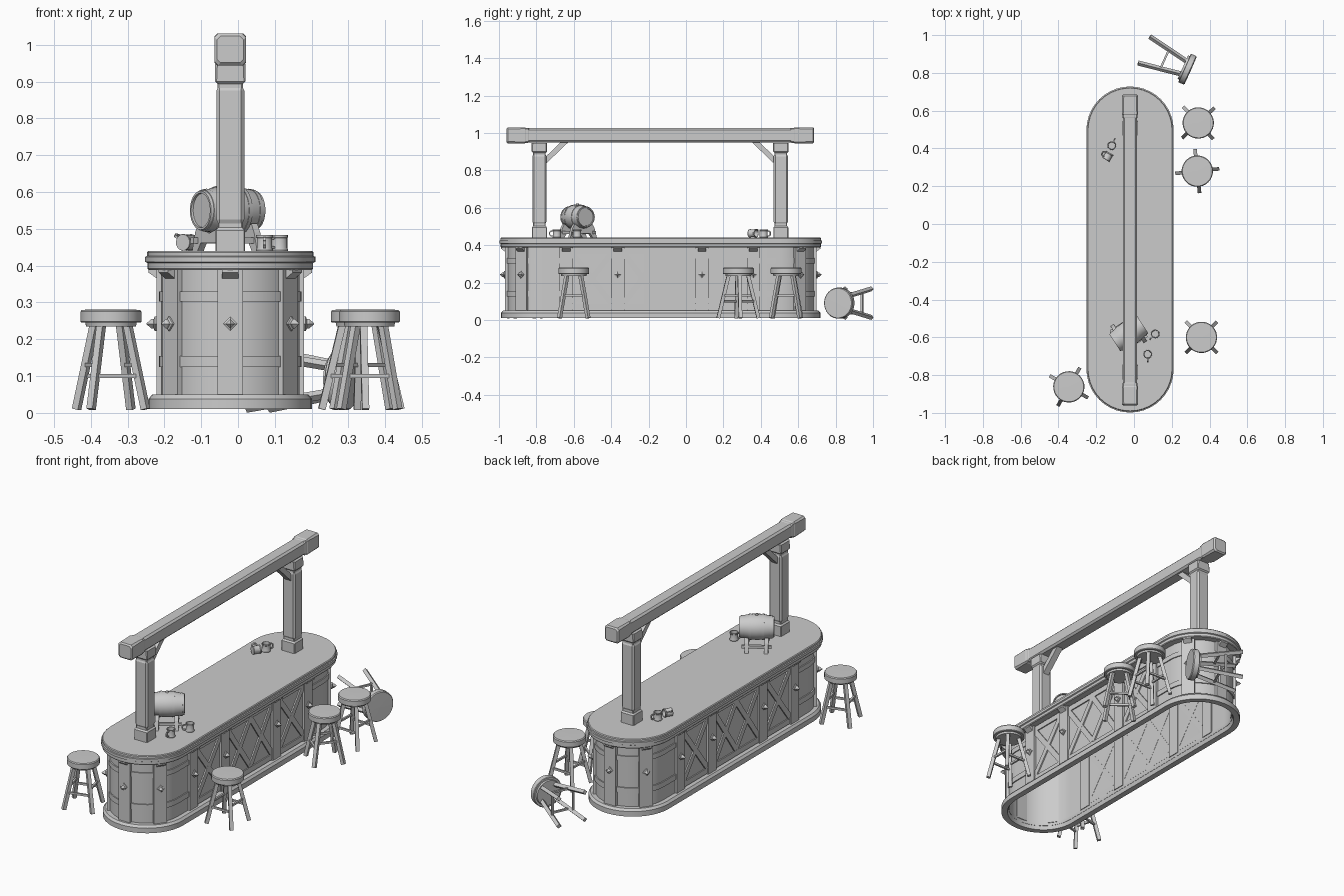
import bpy, bmesh
from math import pi, sin, cos, radians
from mathutils import Matrix, Vector

if "Cube" in bpy.data.objects:
    bpy.data.objects.remove(bpy.data.objects["Cube"])

CX, Y0, Y1 = -0.021, -0.767, 0.497      # counter centre line and end-arc centres
MID = (Y0 + Y1) / 2
T = Matrix.Translation


def rot(deg, axis):
    return Matrix.Rotation(radians(deg), 4, axis)


def loft(name, rows, closed=False, M=Matrix(), loop=True, smooth=True):
    """Skin equal-length rows of points; cap the ends or close the tube."""
    bm = bmesh.new()
    vs = [[bm.verts.new(M @ Vector(p)) for p in row] for row in rows]
    n = len(rows[0])
    for i in range(len(rows) if closed else len(rows) - 1):
        a, b = vs[i], vs[(i + 1) % len(rows)]
        for j in range(n if loop else n - 1):
            k = (j + 1) % n
            bm.faces.new((a[j], a[k], b[k], b[j]))
    if not closed:
        bm.faces.new(vs[0])
        bm.faces.new(vs[-1])
    elif not loop:
        bm.faces.new([r[0] for r in vs])
        bm.faces.new([r[-1] for r in vs])
    bmesh.ops.recalc_face_normals(bm, faces=bm.faces)
    me = bpy.data.meshes.new(name)
    bm.to_mesh(me)
    bm.free()
    if smooth:
        me.polygons.foreach_set("use_smooth", [True] * len(me.polygons))
        me.set_sharp_from_angle(angle=radians(35))
    ob = bpy.data.objects.new(name, me)
    bpy.context.collection.objects.link(ob)
    return ob


def box(name, lo, hi, M=Matrix()):
    (a, b, c), (d, e, f) = lo, hi
    return loft(name, [[(a, b, z), (d, b, z), (d, e, z), (a, e, z)] for z in (c, f)], M=M, smooth=False)


def strut(name, p, q, w, d, normal=(0, 0, 1), M=Matrix()):
    """Bar from p to q: d thick along the normal, w wide across it."""
    p, q = Vector(p), Vector(q)
    z = (q - p).normalized()
    y = z.cross(Vector(normal)).normalized()
    x = y.cross(z)
    F = Matrix((x, y, z)).transposed().to_4x4()
    box(name, (-d/2, -w/2, 0), (d/2, w/2, (q - p).length), M @ T(p) @ F)


def lathe(name, prof, M=Matrix(), n=24, closed=False):
    rows = [[(r * cos(2*pi*i/n), r * sin(2*pi*i/n), z) for i in range(n)] for r, z in prof]
    return loft(name, rows, closed, M)


def chamfered(name, prof, M=Matrix()):
    """Square bar with cut corners; prof = (z, half width, chamfer)."""
    rows = []
    for z, h, c in prof:
        k = h - c
        rows.append([(h, -k, z), (h, k, z), (k, h, z), (-k, h, z),
                     (-h, k, z), (-h, -k, z), (-k, -h, z), (k, -h, z)])
    return loft(name, rows, M=M, smooth=False)


def stadium(r, z, n=20):
    f = [(CX + r*cos(pi + pi*i/n), Y0 + r*sin(pi + pi*i/n), z) for i in range(n + 1)]
    return f + [(CX + r*cos(pi*i/n), Y1 + r*sin(pi*i/n), z) for i in range(n + 1)]


# counter top, wall and plinth
loft("counter_top", [stadium(r, z) for r, z in
     [(.222, .388), (.225, .392), (.225, .407), (.231, .41), (.231, .424), (.226, .426), (.226, .436), (.222, .44)]])
loft("counter_wall", [stadium(r, z) for r, z in [(.182, .03), (.188, .03), (.188, .392), (.182, .392)]], True)
loft("plinth", [stadium(r, z) for r, z in
     [(.19, .01), (.222, .01), (.222, .038), (.212, .05), (.18, .05), (.18, .04)]], True)

# curved rails round both ends
for end, yc, yb, a0 in (("front", Y0, -.64, pi), ("back", Y1, .36, 0)):
    for lo, hi in ((.125, .155), (.303, .33)):
        rows = []
        for r, z in ((.184, lo), (.194, lo), (.194, hi), (.184, hi)):
            arc = [(CX + r*cos(a0 + pi*i/20), yc + r*sin(a0 + pi*i/20), z) for i in range(21)]
            rows.append([(arc[0][0], yb, z)] + arc + [(arc[-1][0], yb, z)])
        loft(end + "_rail", rows, True, loop=False)

# upright boards with corbel and stud
frames = []
for y in (-.64, -.365, .085, .36):
    frames += [T((CX + .188, y, 0)), T((CX - .188, y, 0)) @ rot(180, 'Z')]
for yc, base in ((Y0, -90), (Y1, 90)):
    frames += [T((CX, yc, 0)) @ rot(base + d, 'Z') @ T((.188, 0, 0)) for d in (-55, 0, 55)]
for F in frames:
    box("upright_board", (-.012, -.035, .045), (.012, .035, .39), F)
    loft("corbel", [[(.01, y, .39), (.034, y, .39), (.034, y, .381), (.01, y, .364)] for y in (-.022, .022)],
         M=F, smooth=False)
    S = F @ T((0, 0, .242)) @ rot(90, 'Y')
    loft("stud", [[(h, 0, x), (0, h, x), (-h, 0, x), (0, -h, x)] for h, x in
                  ((.02, .01), (.02, .017), (.013, .02), (.013, .026), (.001, .04))], M=S, smooth=False)

# crossed braces and strips on the long sides
for s in (-1, 1):
    x = CX + s * .188
    for a, b in ((-.605, -.4), (-.33, MID), (MID, .05), (.12, .325)):
        strut("cross_brace", (x, a, .09), (x, b, .355), .03, .014, (s, 0, 0))
        strut("cross_brace", (x, b, .09), (x, a, .355), .03, .0135, (s, 0, 0))
        for z in (.07, .368):
            strut("panel_strip", (x, a - .01, z), (x, b + .01, z), .03, .013, (s, 0, 0))

# posts, beam and knee braces
for yp, s in ((-.784, 1), (.507, -1)):
    chamfered("post", [(.435, .04, .003), (.495, .04, .003), (.503, .033, .003), (.515, .033, .003), (.525, .038, .009),
                       (.875, .038, .009), (.883, .034, .004), (.893, .034, .004), (.9, .041, .004), (.947, .041, .006)],
              T((CX, yp, 0)))
    strut("knee_brace", (CX, yp + s*.025, .845), (CX, yp + s*.145, .96), .028, .036, (1, 0, 0))
chamfered("beam", [(-.96, .036, .01), (-.953, .043, .01), (-.862, .043, .007), (-.857, .04, .006), (-.845, .04, .006),
                   (-.84, .038, .01), (.56, .038, .01), (.565, .04, .006), (.577, .04, .006), (.582, .043, .007),
                   (.678, .043, .01), (.685, .036, .01)],
          T((CX, 0, .987)) @ rot(-90, 'X'))


# stools
def stool(M):
    lathe("seat", [(.001, .235), (.068, .235), (.07, .245), (.08, .245), (.083, .248), (.083, .275),
                   (.079, .28), (.001, .281)], M, 28)
    top, foot = .052, .108

    def at(i, z):
        r = foot + (top - foot) * (z - .01) / .23
        return (r*cos(i*pi/2), r*sin(i*pi/2), z)
    for i in range(4):
        strut("leg", at(i, .01), at(i, .24), .019, .019, (cos(i*pi/2), sin(i*pi/2), 0), M)
        z = .13 if i % 2 else .1
        strut("rung", at(i, z), at(i + 1, z), .01, .011, M=M)


for x, y, a in ((.357, -.6, 45), (.335, .28, 6), (.34, .535, 43), (-.345, -.862, 60)):
    stool(T((x, y, 0)) @ rot(a, 'Z'))
stool(T((.044, .926, .09)) @ rot(-24, 'Z') @ rot(90, 'Y') @ rot(45, 'Z'))

# barrel with hoops on a cradle
K = T((-.028, -.58, .55)) @ rot(33, 'Z')
B = K @ rot(90, 'Y')
lathe("barrel", [(.001, -.082), (.046, -.082), (.047, -.088), (.053, -.088), (.06, -.055), (.065, -.025), (.0665, 0),
                 (.065, .025), (.06, .055), (.053, .088), (.047, .088), (.046, .082), (.001, .082)], B)
for s in (-1, 1):
    for u, r0, r1 in ((.074, .0575, .0555), (.033, .0655, .064)):
        lathe("hoop", [(r0, s*(u - .006)), (r0 + .0015, s*(u - .006)), (r1 + .0015, s*(u + .006)),
                       (r1 - .001, s*(u + .006))], B, closed=True)
    prof = [(-.085, -.11), (-.058, -.11), (-.042, -.088), (.042, -.088), (.058, -.11), (.085, -.11), (.07, -.06),
            (.056, -.036), (.03, -.054), (0, -.062), (-.03, -.054), (-.056, -.036), (-.07, -.06)]
    loft("cradle_arch", [[(s*.05 + d, v, z) for v, z in prof] for d in (-.01, .01)], M=K, smooth=False)
    box("cradle_rail", (-.075, s*.062 - .007, -.09), (.075, s*.062 + .007, -.074), K)
lathe("bung", [(.008, .06), (.008, .07), (.006, .073)], K, 12)


# mugs
def mug(M):
    lathe("mug", [(.001, 0), (.022, 0), (.023, .003), (.021, .008), (.021, .035), (.0225, .037), (.0225, .043),
                  (.019, .043), (.018, .006), (.001, .006)], M, 16)
    pts = [(.019, 0, .035), (.034, 0, .034), (.039, 0, .027), (.039, 0, .017), (.034, 0, .01), (.019, 0, .009)]
    for p, q in zip(pts, pts[1:]):
        strut("mug_handle", p, q, .006, .007, (0, 1, 0), M)


mug(T((.113, -.582, .44)) @ rot(-135, 'Z'))
mug(T((.072, -.69, .44)) @ rot(-90, 'Z'))
mug(T((-.118, .415, .44)) @ rot(65, 'Z'))
mug(T((-.15, .34, .463)) @ rot(58, 'Z') @ rot(90, 'Y') @ rot(120, 'Z'))
